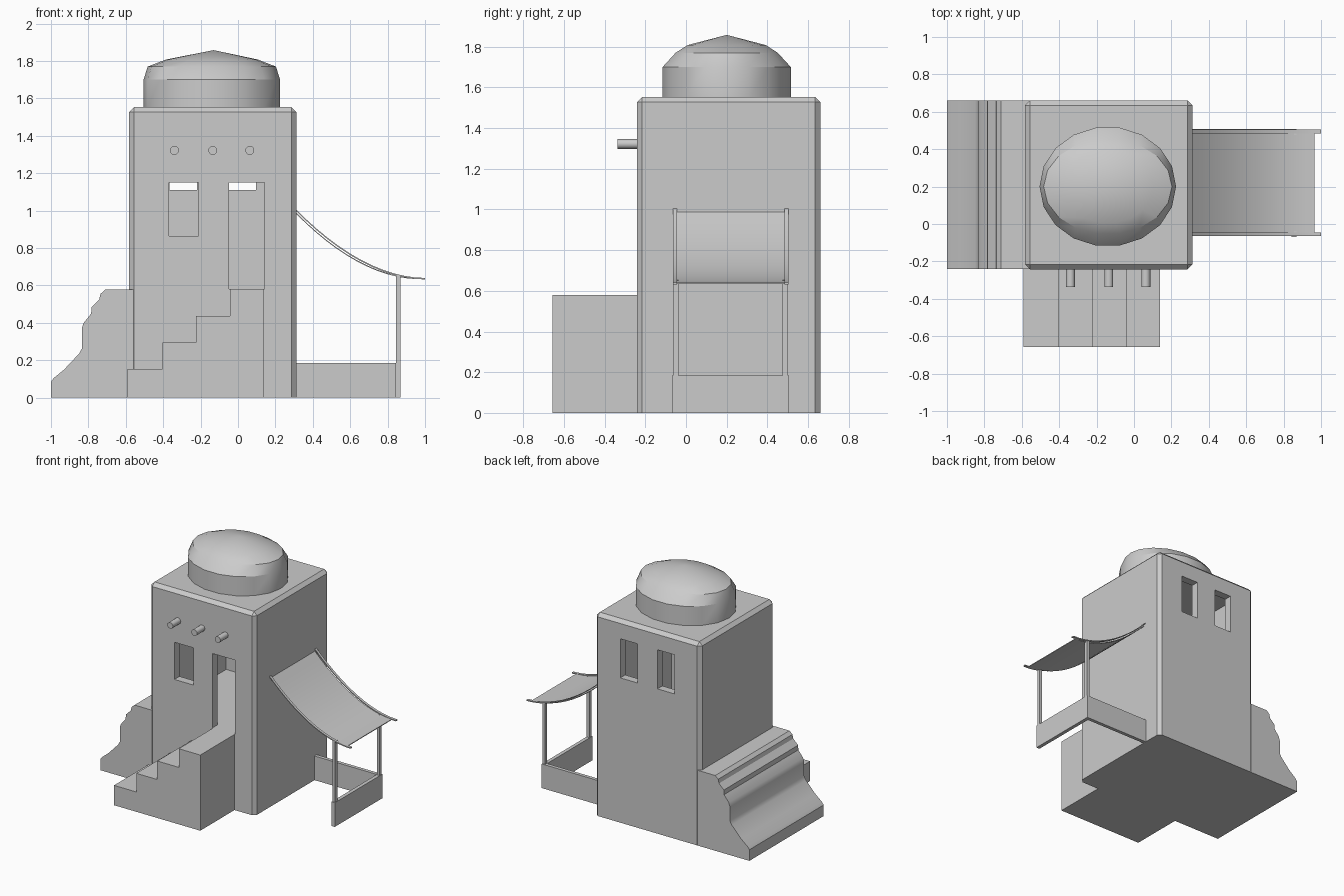
import bpy, bmesh, math

if "Cube" in bpy.data.objects:
    bpy.data.objects.remove(bpy.data.objects["Cube"])


def make_obj(name, bm):
    bmesh.ops.recalc_face_normals(bm, faces=bm.faces[:])
    me = bpy.data.meshes.new(name)
    bm.to_mesh(me)
    bm.free()
    ob = bpy.data.objects.new(name, me)
    bpy.context.collection.objects.link(ob)
    return ob


def smooth(ob, angle):
    bpy.ops.object.select_all(action='DESELECT')
    ob.select_set(True)
    bpy.context.view_layer.objects.active = ob
    bpy.ops.object.shade_smooth_by_angle(angle=math.radians(angle))


def box(name, x0, x1, y0, y1, z0, z1, bevel=0.0):
    bm = bmesh.new()
    bmesh.ops.create_cube(bm, size=1)
    for v in bm.verts:
        v.co = ((x0 + x1) / 2 + v.co.x * (x1 - x0),
                (y0 + y1) / 2 + v.co.y * (y1 - y0),
                (z0 + z1) / 2 + v.co.z * (z1 - z0))
    if bevel:
        edges = [e for e in bm.edges if max(v.co.z for v in e.verts) > z1 - 1e-5]
        bmesh.ops.bevel(bm, geom=edges, offset=bevel, segments=1, affect='EDGES')
    return make_obj(name, bm)


def extrude_xz(name, pts, y0, y1):
    """Closed x-z profile extruded along y."""
    bm = bmesh.new()
    face = bm.faces.new([bm.verts.new((x, y0, z)) for x, z in pts])
    new = bmesh.ops.extrude_face_region(bm, geom=[face])['geom']
    for v in new:
        if isinstance(v, bmesh.types.BMVert):
            v.co.y = y1
    return make_obj(name, bm)


def cut(ob, *bounds):
    """Subtract a box from an object."""
    cutter = box("cutter", *bounds)
    cutter.hide_render = True
    m = ob.modifiers.new("cut", 'BOOLEAN')
    m.operation, m.solver, m.object = 'DIFFERENCE', 'EXACT', cutter
    bpy.context.view_layer.objects.active = ob
    bpy.ops.object.modifier_apply(modifier=m.name)
    bpy.data.objects.remove(cutter)


# Hollow tower with chamfered edges, windows and doorway
tower = box("tower", -0.583, 0.313, -0.242, 0.66, 0, 1.553, 0.026)
cut(tower, -0.52, 0.25, -0.18, 0.60, 0.58, 1.50)
cut(tower, -0.37, -0.21, -0.3, -0.15, 0.865, 1.15)
cut(tower, -0.047, 0.142, -0.3, -0.15, 0.58, 1.15)
for x in (-0.365, -0.05):
    cut(tower, x, x + 0.145, 0.55, 0.72, 1.11, 1.41)

# Faceted flattened dome: (x radius, y radius, height)
rings = [(0.365, 0.32, 1.545), (0.365, 0.32, 1.70), (0.343, 0.255, 1.77),
         (0.245, 0.195, 1.808)]
N = 18
bm = bmesh.new()
loops = [[bm.verts.new((-0.14 + rx * math.cos(2 * math.pi * i / N),
                        0.20 + ry * math.sin(2 * math.pi * i / N), z))
          for i in range(N)] for rx, ry, z in rings]
for a, b in zip(loops, loops[1:]):
    for i in range(N):
        j = (i + 1) % N
        bm.faces.new((a[i], a[j], b[j], b[i]))
tip = bm.verts.new((-0.13, 0.20, 1.858))
for i in range(N):
    bm.faces.new((loops[-1][i], loops[-1][(i + 1) % N], tip))
bm.faces.new(loops[0])
smooth(make_obj("dome", bm), 24)

# Roof beam ends above the windows
for i, x in enumerate((-0.34, -0.135, 0.063)):
    bpy.ops.mesh.primitive_cylinder_add(vertices=12, radius=0.024, depth=0.13,
                                        location=(x, -0.272, 1.322),
                                        rotation=(math.pi / 2, 0, 0))
    bpy.context.object.name = f"beam_end_{i + 1}"
    smooth(bpy.context.object, 35)

# Front staircase
stair = [(0.14, 0)]
heights = (0.58, 0.437, 0.295, 0.152)
starts = (-0.042, -0.225, -0.403, -0.592)
prev = 0.14
for h, x in zip(heights, starts):
    stair += [(prev, h), (x, h)]
    prev = x
stair.append((prev, 0))
extrude_xz("front_stairs", stair, -0.657, -0.235)

# Eroded slope on the left side
slope = [(-0.56, 0), (-1, 0), (-1, 0.085), (-0.985, 0.105), (-0.93, 0.15),
         (-0.85, 0.235), (-0.835, 0.262), (-0.835, 0.37), (-0.825, 0.40),
         (-0.785, 0.45), (-0.783, 0.485), (-0.742, 0.525), (-0.735, 0.555),
         (-0.71, 0.577), (-0.56, 0.577)]
smooth(extrude_xz("side_slope", slope, -0.24, 0.66), 30)

# Low yard walls, open at the front
box("yard_back_wall", 0.30, 0.87, 0.48, 0.507, 0, 0.185)
box("yard_end_wall", 0.842, 0.87, -0.07, 0.507, 0, 0.185)

# Awning posts
for name, y in (("front", -0.063), ("back", 0.475)):
    box(name + "_awning_post", 0.845, 0.868, y, y + 0.026, 0.18, 0.652)


def sheet(name, x1, z0, z1, thick, y0, y1):
    """Thin sagging strip hanging from the wall out to x1."""
    n = 12
    top = []
    for i in range(n + 1):
        t = i / n
        top.append((0.305 + (x1 - 0.305) * t, z1 + (z0 - z1) * (1 - t) ** 1.9))
    pts = top + [(x, z - thick) for x, z in reversed(top)]
    smooth(extrude_xz(name, pts, y0, y1), 30)


# Cloth awning and its two side rails
sheet("awning_cloth", 0.965, 0.995, 0.640, 0.006, -0.046, 0.485)
sheet("front_awning_rail", 1.0, 1.012, 0.640, 0.008, -0.065, -0.045)
sheet("back_awning_rail", 1.0, 1.012, 0.640, 0.008, 0.484, 0.504)
